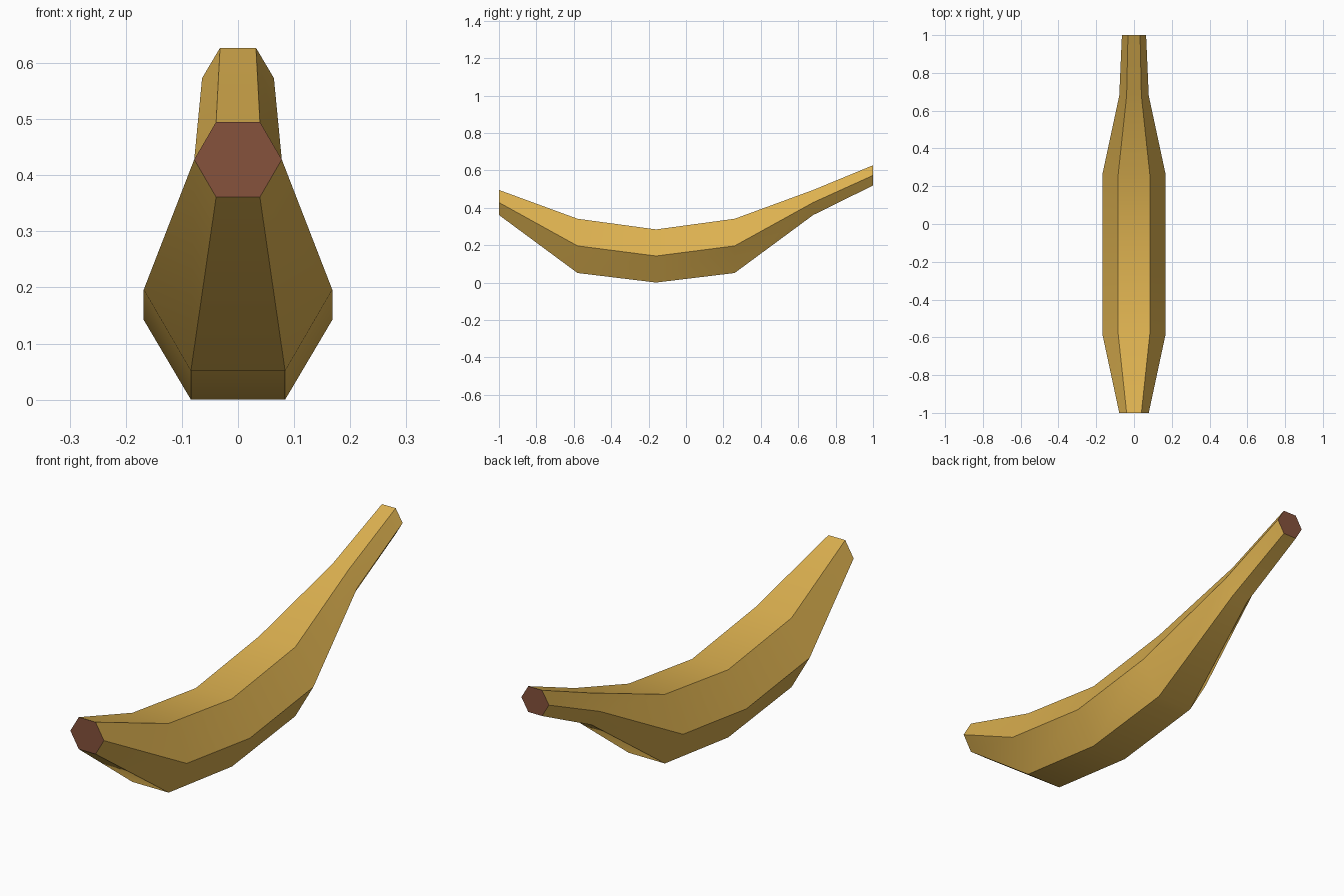
import bpy, bmesh, math

if "Cube" in bpy.data.objects:
    bpy.data.objects.remove(bpy.data.objects["Cube"])


def material(name, rgb):
    m = bpy.data.materials.new(name)
    m.diffuse_color = (*rgb, 1.0)
    m.use_nodes = True
    m.node_tree.nodes["Principled BSDF"].inputs["Base Color"].default_value = m.diffuse_color
    return m


# Stations along the fruit: y, centre height, half width, half height
STATIONS = [
    (-1.00, 0.428, 0.078, 0.067),
    (-0.58, 0.196, 0.168, 0.145),
    (-0.16, 0.142, 0.168, 0.142),
    (0.26, 0.196, 0.168, 0.145),
    (0.68, 0.428, 0.078, 0.067),
    (1.00, 0.573, 0.064, 0.054),
]
SIDES = 6

bm = bmesh.new()
rings = []
for y, z, w, h in STATIONS:
    ring = []
    for i in range(SIDES):
        a = 2 * math.pi * i / SIDES
        ring.append(bm.verts.new((w * math.cos(a), y,
                                  z + h * math.sin(a) / math.sin(math.pi / 3))))
    rings.append(ring)

# Skin
for a, b in zip(rings, rings[1:]):
    for i in range(SIDES):
        j = (i + 1) % SIDES
        bm.faces.new((a[i], a[j], b[j], b[i]))

# Brown tip and stem end
for ring in (rings[0], rings[-1]):
    bm.faces.new(ring).material_index = 1

bmesh.ops.recalc_face_normals(bm, faces=bm.faces)
mesh = bpy.data.meshes.new("banana")
bm.to_mesh(mesh)
bm.free()
mesh.materials.append(material("banana yellow", (0.72, 0.44, 0.08)))
mesh.materials.append(material("end brown", (0.24, 0.084, 0.045)))

banana = bpy.data.objects.new("banana", mesh)
bpy.context.collection.objects.link(banana)
bpy.context.view_layer.objects.active = banana
banana.select_set(True)

# Smooth along the length, crisp between the six sides
bpy.ops.object.shade_smooth_by_angle(angle=math.radians(35))
